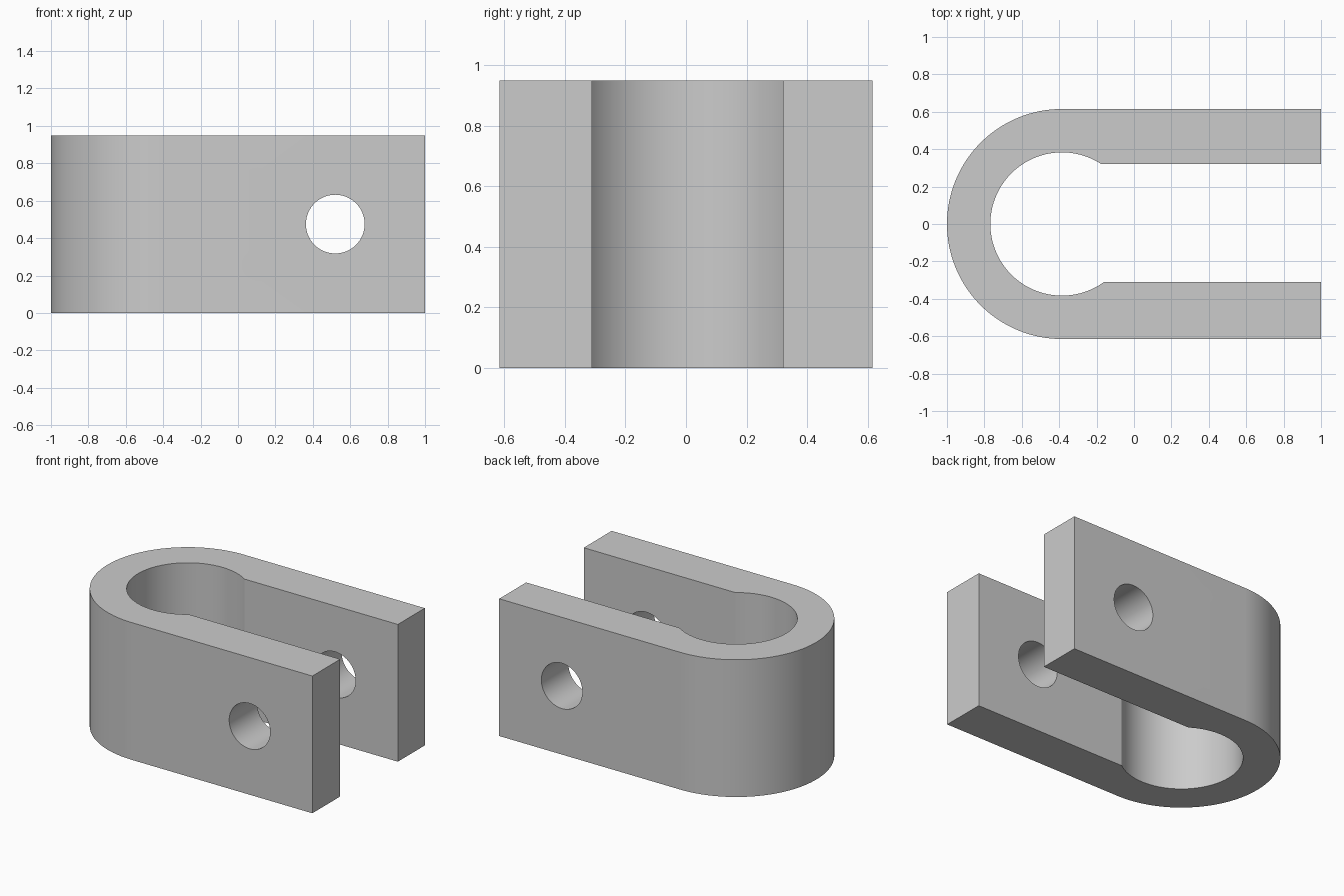
import bpy
import bmesh
from math import asin, cos, pi, radians, sin

HEIGHT = 0.95
BEND_X, OUTER_R, INNER_R = -0.385, 0.615, 0.383
SLOT_BACK, SLOT_FRONT = 0.32, -0.31
END_X = 1.0

cube = bpy.data.objects.get("Cube")
if cube:
    bpy.data.objects.remove(cube, do_unlink=True)

grey = bpy.data.materials.new("plain grey")
grey.use_nodes = True
colour = (0.6, 0.6, 0.6, 1)
grey.diffuse_color = colour
grey.node_tree.nodes["Principled BSDF"].inputs["Base Color"].default_value = colour


def arc(radius, start, end, steps):
    """Points on a circle about the bend centre."""
    angles = [start + (end - start) * i / steps for i in range(steps + 1)]
    return [(BEND_X + radius * cos(a), radius * sin(a)) for a in angles]


# Clevis outline: outer U, then the inner slot with its round relief
outline = [(END_X, OUTER_R)]
outline += arc(OUTER_R, pi / 2, 3 * pi / 2, 64)
outline += [(END_X, -OUTER_R), (END_X, SLOT_FRONT)]
outline += arc(INNER_R, 2 * pi + asin(SLOT_FRONT / INNER_R),
               asin(SLOT_BACK / INNER_R), 80)
outline.append((END_X, SLOT_BACK))

bm = bmesh.new()
base = bm.faces.new([bm.verts.new((x, y, 0)) for x, y in outline])
top = bmesh.ops.extrude_face_region(bm, geom=[base])["geom"]
bmesh.ops.translate(bm, vec=(0, 0, HEIGHT),
                    verts=[v for v in top if isinstance(v, bmesh.types.BMVert)])
bmesh.ops.recalc_face_normals(bm, faces=bm.faces)
mesh = bpy.data.meshes.new("clevis_body")
bm.to_mesh(mesh)
bm.free()
mesh.materials.append(grey)
body = bpy.data.objects.new("clevis_body", mesh)
bpy.context.collection.objects.link(body)

# Pin hole through both legs
bpy.ops.mesh.primitive_cylinder_add(vertices=64, radius=0.157, depth=2,
                                    location=(0.52, 0, HEIGHT / 2),
                                    rotation=(pi / 2, 0, 0))
cutter = bpy.context.object
cutter.name = "pin_hole_cutter"
cutter.hide_render = True
cutter.data.materials.append(grey)

cut = body.modifiers.new("pin_hole", 'BOOLEAN')
cut.operation = 'DIFFERENCE'
cut.solver = 'EXACT'
cut.object = cutter
bpy.ops.object.select_all(action='DESELECT')
body.select_set(True)
bpy.context.view_layer.objects.active = body
bpy.ops.object.modifier_apply(modifier=cut.name)
bpy.data.objects.remove(cutter, do_unlink=True)

# Smooth curved walls, crisp edges
bpy.ops.object.shade_smooth_by_angle(angle=radians(25))
